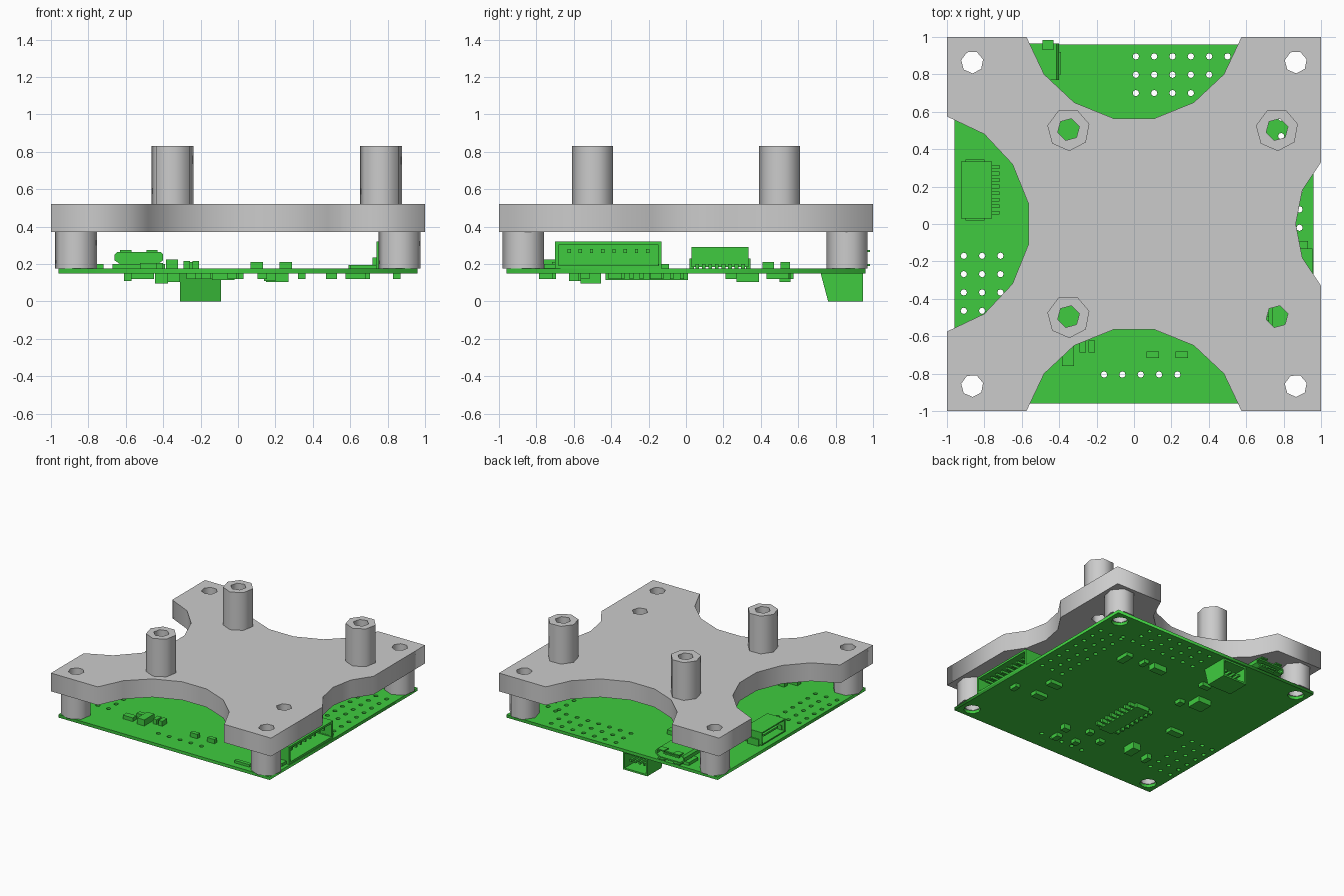
import bpy, bmesh, math
from mathutils import Vector

if "Cube" in bpy.data.objects:
    bpy.data.objects.remove(bpy.data.objects["Cube"])

green = bpy.data.materials.new("board_green")
green.diffuse_color = (0.05, 0.6, 0.05, 1)
green.use_nodes = True
green.node_tree.nodes["Principled BSDF"].inputs["Base Color"].default_value = green.diffuse_color


def finish(name, bm, mat=None):
    bmesh.ops.recalc_face_normals(bm, faces=bm.faces)
    me = bpy.data.meshes.new(name)
    bm.to_mesh(me)
    bm.free()
    if mat:
        me.materials.append(mat)
    ob = bpy.data.objects.new(name, me)
    bpy.context.collection.objects.link(ob)
    return ob


def ring(x, y, r, n, turn=0.0):
    return [(x + r * math.cos(turn + math.tau * i / n),
             y + r * math.sin(turn + math.tau * i / n)) for i in range(n)]


def slab(name, loops, z0, z1, mat=None):
    """Outline plus hole loops, filled and given thickness."""
    cu = bpy.data.curves.new(name + "_outline", 'CURVE')
    cu.dimensions, cu.fill_mode = '2D', 'BOTH'
    cu.extrude = (z1 - z0) / 2
    for pts in loops:
        sp = cu.splines.new('POLY')
        sp.points.add(len(pts) - 1)
        for p, (x, y) in zip(sp.points, pts):
            p.co = (x, y, 0, 1)
        sp.use_cyclic_u = True
    tmp = bpy.data.objects.new(name + "_tmp", cu)
    bpy.context.collection.objects.link(tmp)
    dg = bpy.context.evaluated_depsgraph_get()
    me = bpy.data.meshes.new_from_object(tmp.evaluated_get(dg))
    bm = bmesh.new()
    bm.from_mesh(me)
    bpy.data.objects.remove(tmp)
    bpy.data.meshes.remove(me)
    bmesh.ops.remove_doubles(bm, verts=bm.verts, dist=1e-5)
    bmesh.ops.translate(bm, verts=bm.verts, vec=(0, 0, (z0 + z1) / 2))
    return finish(name, bm, mat)


def add_box(bm, x0, x1, y0, y1, z0, z1):
    vs = bmesh.ops.create_cube(bm, size=1)['verts']
    for v in vs:
        v.co = ((x0 + x1) / 2 + v.co.x * (x1 - x0),
                (y0 + y1) / 2 + v.co.y * (y1 - y0),
                (z0 + z1) / 2 + v.co.z * (z1 - z0))


def boxes(name, items):
    bm = bmesh.new()
    for b in items:
        add_box(bm, *b)
    return finish(name, bm, green)


def hollow(bm, direction, wall, depth):
    """Sink a cavity into the face looking along direction."""
    d = Vector(direction)
    bm.normal_update()
    face = max(bm.faces, key=lambda f: f.normal.dot(d) + 0.01 * f.calc_center_median().dot(d))
    bmesh.ops.inset_individual(bm, faces=[face], thickness=wall)
    new = bmesh.ops.extrude_discrete_faces(bm, faces=[face])['faces'][0]
    bmesh.ops.translate(bm, verts=new.verts, vec=-d * depth)


def socket(name, box, direction, wall, depth):
    bm = bmesh.new()
    add_box(bm, *box)
    hollow(bm, direction, wall, depth)
    return finish(name, bm, green)


corners = [(sx * 0.865, sy * 0.865) for sx in (-1, 1) for sy in (-1, 1)]
mounts = [(-0.35, 0.505), (0.765, 0.505), (-0.35, -0.495), (0.765, -0.495)]
TURN = math.radians(15)

# scalloped mounting plate
scallop = [(-0.575, 1), (-0.48, 0.80), (-0.32, 0.65), (-0.11, 0.565),
           (0.11, 0.565), (0.32, 0.65), (0.48, 0.80), (0.575, 1)]
back = [(-1, 1)] + scallop
right = [(1, 1), (1, 0.33), (0.90, 0.18), (0.865, 0), (0.90, -0.18), (1, -0.33), (1, -1)]
front = [(x, -y) for x, y in reversed(scallop)] + [(-1, -1)]
left = [(-y, x) for x, y in scallop]
plate_holes = [ring(x, y, 0.06, 7, TURN) for x, y in corners] + \
              [ring(x, y, 0.06, 6, TURN) for x, y in mounts]
slab("mounting_plate", [back + right + front + left] + plate_holes, 0.37, 0.52)

# upper and lower spacer posts
for i, (x, y) in enumerate(mounts[:3]):
    slab(f"upper_post_{i}", [ring(x, y, 0.115, 7, TURN), ring(x, y, 0.06, 6, TURN)], 0.52, 0.83)
for i, (x, y) in enumerate(corners):
    slab(f"lower_post_{i}", [ring(x, y, 0.115, 7, TURN), ring(x, y, 0.06, 7, TURN)], 0.175, 0.37)

# circuit board with pin hole grids
P = 0.098
pins = [(0.01 + P * i, 0.70 + P * j) for i in range(8) for j in range(3) if i < 7 or j < 1]
pins += [(-0.91 + P * i, -0.17 - P * j) for i in range(3) for j in range(6)]
pins += [(0.885 - P * i, -0.02 + P * j) for i in range(3) for j in range(8)]
pins += [(-0.16 + P * i, -0.805) for i in range(5)]
E = 0.96
board = [[(-E, -E), (E, -E), (E, E), (-E, E)]]
board += [ring(x, y, 0.065, 8) for x, y in corners]
board += [ring(x, y, 0.017, 8) for x, y in pins]
slab("circuit_board", board, 0.15, 0.175, green)

# wide connector on the right edge
socket("right_connector", (0.74, 0.955, -0.70, -0.13, 0.175, 0.32), (1, 0, 0), 0.025, 0.15)
boxes("right_connector_pins",
      [(0.80, 0.93, y - 0.009, y + 0.009, 0.26, 0.28)
       for y in [-0.415 + (i - 3.5) * 0.06 for i in range(8)]] +
      [(0.59, 0.75, y - 0.01, y + 0.01, 0.175, 0.195)
       for y in [-0.415 + (i - 3.5) * 0.06 for i in range(8)]] +
      [(0.72, 0.76, -0.68, -0.15, 0.175, 0.235)] +
      [(0.78, 0.93, y - 0.03, y + 0.03, 0.175, 0.20) for y in (-0.73, -0.12)])

# connector on the left edge
socket("left_connector", (-0.925, -0.76, 0.03, 0.335, 0.185, 0.29), (-1, 0, 0), 0.014, 0.12)
boxes("left_connector_pins",
      [(-0.76, -0.72, y - 0.01, y + 0.01, 0.172, 0.2)
       for y in [0.06 + 0.035 * i for i in range(8)]] +
      [(-0.90, -0.80, y - 0.012, y + 0.012, 0.172, 0.23) for y in (0.032, 0.333)] +
      [(-0.90, -0.79, 0.09, 0.275, 0.23, 0.245)])

# small data port on the back edge, with a flared lip


def port(name, y0, y1, grow):
    half = [(0.095, 0.195), (0.13, 0.22), (0.13, 0.25), (0.115, 0.265)]
    prof = half + [(-x, z) for x, z in reversed(half)]
    bm = bmesh.new()
    f = bm.faces.new([bm.verts.new((-0.53 + x * grow, y0, 0.23 + (z - 0.23) * grow))
                      for x, z in prof])
    ext = bmesh.ops.extrude_face_region(bm, geom=[f])['geom']
    bmesh.ops.translate(bm, vec=(0, y1 - y0, 0),
                        verts=[v for v in ext if isinstance(v, bmesh.types.BMVert)])
    bmesh.ops.recalc_face_normals(bm, faces=bm.faces)
    hollow(bm, (0, 1, 0), 0.012, (y1 - y0) * 0.9)
    finish(name, bm, green)


port("data_port", 0.77, 0.965, 1.0)
boxes("data_port_fittings",
      [(-0.60, -0.46, 0.79, 0.95, 0.228, 0.24),
       (-0.67, -0.39, 0.80, 0.92, 0.175, 0.20)] +
      [(x - 0.03, x + 0.03, 0.93, 0.985, z, z + 0.01) for x in (-0.60, -0.46) for z in (0.19, 0.265)])

# socket hanging below the back edge
bm = bmesh.new()
add_box(bm, -0.31, -0.09, 0.72, 0.945, 0, 0.15)
for v in bm.verts:
    if v.co.y < 0.8 and v.co.z < 0.1:
        v.co.y = 0.76
hollow(bm, (0, 1, 0), 0.02, 0.15)
finish("lower_socket", bm, green)
boxes("lower_socket_pins",
      [(x - 0.008, x + 0.008, 0.80, 0.92, 0.065, 0.085) for x in (-0.26, -0.22, -0.18, -0.14)])


# surface parts: x, y, width, depth, height
def chips(name, items, z, sign):
    boxes(name, [(x - w / 2, x + w / 2, y - d / 2, y + d / 2, *sorted((z, z + sign * h)))
                 for x, y, w, d, h in items])


chips("top_chips", [
    (0.10, -0.70, 0.065, 0.035, 0.035), (0.255, -0.70, 0.065, 0.035, 0.035),
    (-0.275, -0.655, 0.035, 0.065, 0.04), (-0.225, -0.655, 0.035, 0.065, 0.04),
    (-0.352, -0.695, 0.065, 0.13, 0.05), (-0.48, -0.72, 0.09, 0.05, 0.03),
    (-0.43, -0.64, 0.06, 0.04, 0.03), (0.67, -0.89, 0.14, 0.03, 0.02),
    (-0.25, 0.44, 0.07, 0.06, 0.035), (-0.25, 0.53, 0.07, 0.05, 0.035)], 0.175, 1)

chips("underside_chips", [
    (-0.08, -0.21, 0.12, 0.44, 0.035), (0.85, -0.38, 0.04, 0.07, 0.03),
    (0.63, -0.36, 0.11, 0.06, 0.03), (0.65, -0.16, 0.11, 0.06, 0.03),
    (0.50, 0.49, 0.06, 0.12, 0.03), (0.21, 0.53, 0.12, 0.06, 0.045),
    (0.34, 0.52, 0.04, 0.07, 0.03), (-0.235, 0.55, 0.08, 0.05, 0.03),
    (-0.37, 0.33, 0.12, 0.12, 0.045), (-0.25, 0.24, 0.05, 0.06, 0.03),
    (0.17, -0.60, 0.06, 0.05, 0.04), (0.13, -0.75, 0.05, 0.07, 0.03),
    (-0.03, -0.72, 0.05, 0.05, 0.03), (-0.02, -0.54, 0.05, 0.05, 0.03),
    (-0.17, -0.60, 0.05, 0.05, 0.03), (-0.41, -0.51, 0.07, 0.11, 0.055),
    (-0.59, -0.56, 0.04, 0.08, 0.04), (-0.51, -0.13, 0.12, 0.06, 0.03)], 0.15, -1)

chips("underside_chip_legs",
      [(x, -0.40 + 0.054 * i, 0.05, 0.02, 0.03) for x in (-0.165, 0.005) for i in range(8)],
      0.15, -1)
